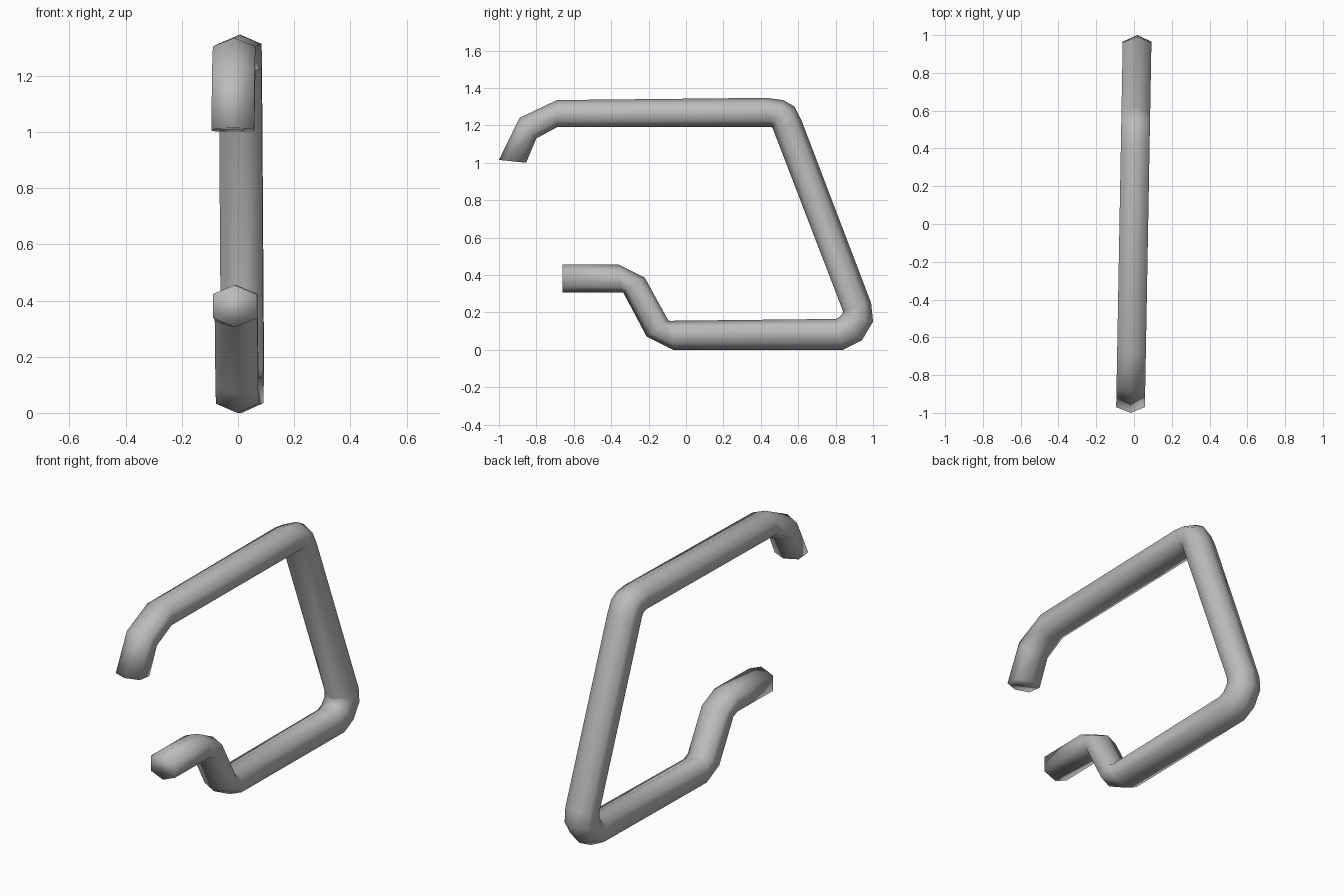
import bpy, bmesh

if "Cube" in bpy.data.objects:
    bpy.data.objects.remove(bpy.data.objects["Cube"])

# Bends of the tube as (outer y, outer z, inner y, inner z), upper end to lower end
BENDS = [
    (-1.00, 1.015, -0.855, 1.00),    # upper tip
    (-0.89, 1.24, -0.80, 1.13),
    (-0.69, 1.335, -0.69, 1.19),     # top rail
    (0.43, 1.347, 0.455, 1.192),
    (0.52, 1.335, 0.458, 1.19),      # top rear corner
    (0.58, 1.30, 0.461, 1.188),
    (0.62, 1.22, 0.465, 1.18),
    (0.99, 0.25, 0.84, 0.205),       # sloped rear post
    (1.00, 0.15, 0.835, 0.19),
    (0.94, 0.05, 0.82, 0.175),       # bottom rear corner
    (0.84, 0.00, 0.80, 0.165),
    (-0.07, 0.00, -0.085, 0.155),    # bottom rail
    (-0.21, 0.07, -0.095, 0.157),
    (-0.335, 0.305, -0.22, 0.385),   # step up
    (-0.345, 0.305, -0.36, 0.455),
    (-0.66, 0.305, -0.66, 0.455),    # lower tip
]
HALF_WIDTH = 0.076
# Six-sided section: (side, fraction from outer edge to inner edge)
SECTION = [(0, 0), (1, 0.21), (1, 0.79), (0, 1), (-1, 0.79), (-1, 0.21)]

steel = bpy.data.materials.new("grey steel")
steel.diffuse_color = (0.5, 0.5, 0.5, 1)
steel.use_nodes = True
steel.node_tree.nodes["Principled BSDF"].inputs["Base Color"].default_value = steel.diffuse_color

bm = bmesh.new()
rings = []
for oy, oz, iy, iz in BENDS:
    ring = []
    for side, t in SECTION:
        y, z = oy + (iy - oy) * t, oz + (iz - oz) * t
        # the whole tube is turned very slightly about the vertical
        ring.append(bm.verts.new((side * HALF_WIDTH + 0.018 * y - 0.001, y, z)))
    rings.append(ring)

# Tube walls and end caps
for a, b in zip(rings, rings[1:]):
    for i in range(6):
        j = (i + 1) % 6
        bm.faces.new((a[i], a[j], b[j], b[i]))
bm.faces.new(rings[0])
bm.faces.new(rings[-1])
bmesh.ops.recalc_face_normals(bm, faces=bm.faces)
for f in bm.faces:
    f.smooth = True

mesh = bpy.data.meshes.new("bent_tube_handle")
bm.to_mesh(mesh)
bm.free()
mesh.materials.append(steel)
bpy.context.collection.objects.link(bpy.data.objects.new("bent_tube_handle", mesh))
